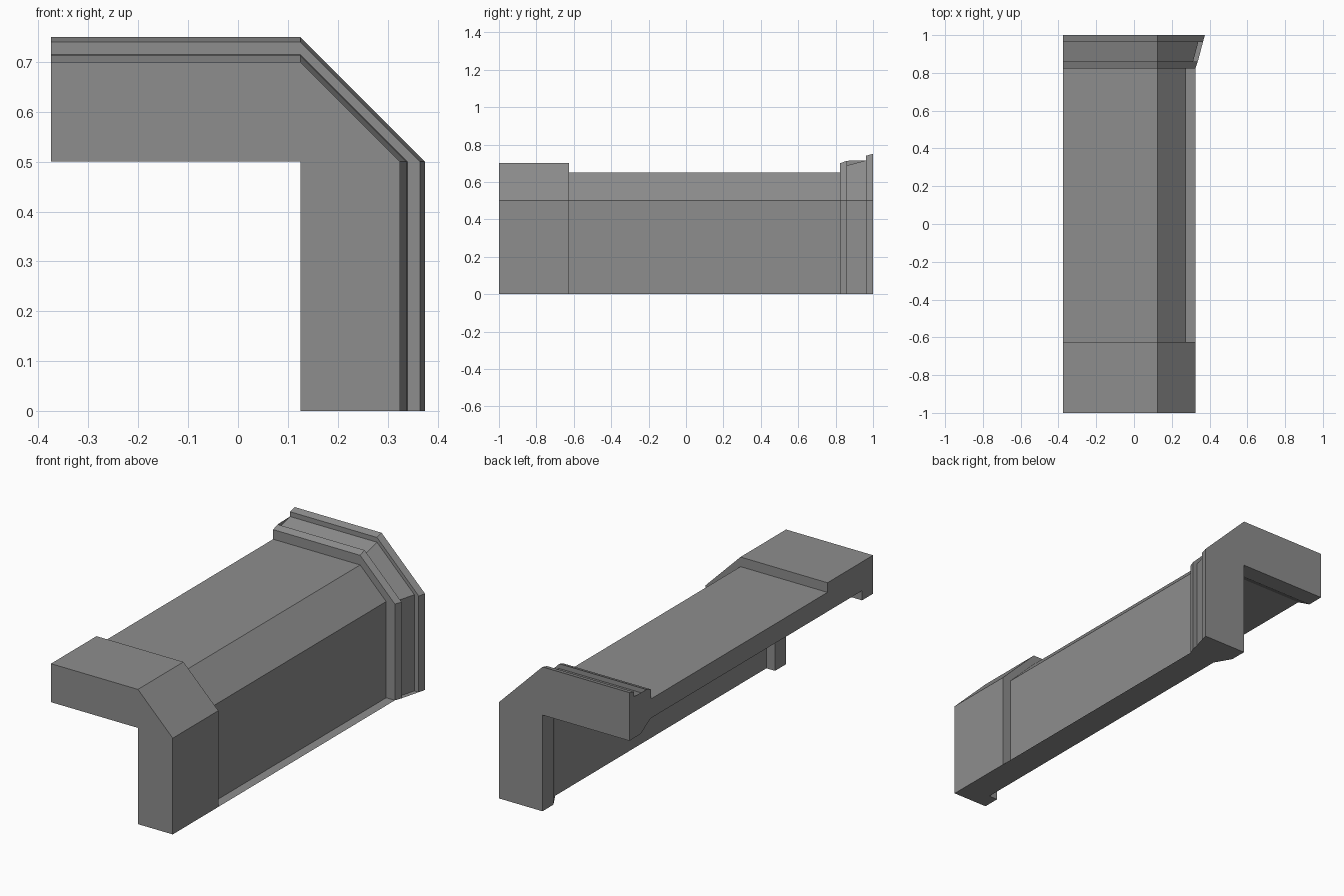
import bpy, bmesh

if "Cube" in bpy.data.objects:
    bpy.data.objects.remove(bpy.data.objects["Cube"])

grey = bpy.data.materials.new("stone grey")
grey.diffuse_color = (0.27, 0.27, 0.27, 1)
grey.use_nodes = True
grey.node_tree.nodes["Principled BSDF"].inputs["Base Color"].default_value = grey.diffuse_color

# Moulding profile: (y along the length, h outward from the inner corner line)
profile = [
    (-1, 0), (-1, 0.2), (-0.626, 0.2), (-0.626, 0.15),          # front collar
    (0.824, 0.15), (0.824, 0.2), (0.8605, 0.213), (0.8605, 0.188),  # first rib
    (0.9625, 0.215), (0.9625, 0.24), (1, 0.25), (1, 0),         # rear flange
    (0.91, 0), (0.824, 0.05), (-0.91, 0.05), (-0.91, 0),        # hollow inside
]

# Stations of the sweep: top edge, both ends of the chamfer, bottom edge
stations = [
    lambda h: (-0.375, 0.5 + h),
    lambda h: (0.125, 0.5 + h),
    lambda h: (0.125 + h, 0.5),
    lambda h: (0.125 + h, 0.0),
]

bm = bmesh.new()
rings = []
for place in stations:
    ring = []
    for y, h in profile:
        x, z = place(h)
        ring.append(bm.verts.new((x, y, z)))
    rings.append(ring)

# Skin between stations, merging the points that share the inner corner
n = len(profile)
for a, b in zip(rings, rings[1:]):
    for i in range(n):
        j = (i + 1) % n
        bm.faces.new((a[i], a[j], b[j], b[i]))
caps = [bm.faces.new(rings[0]), bm.faces.new(rings[-1])]
bmesh.ops.triangulate(bm, faces=caps)
bmesh.ops.remove_doubles(bm, verts=bm.verts, dist=1e-5)
bmesh.ops.recalc_face_normals(bm, faces=bm.faces)

mesh = bpy.data.meshes.new("corner_trim")
bm.to_mesh(mesh)
bm.free()
mesh.materials.append(grey)
bpy.context.collection.objects.link(bpy.data.objects.new("corner_trim", mesh))
